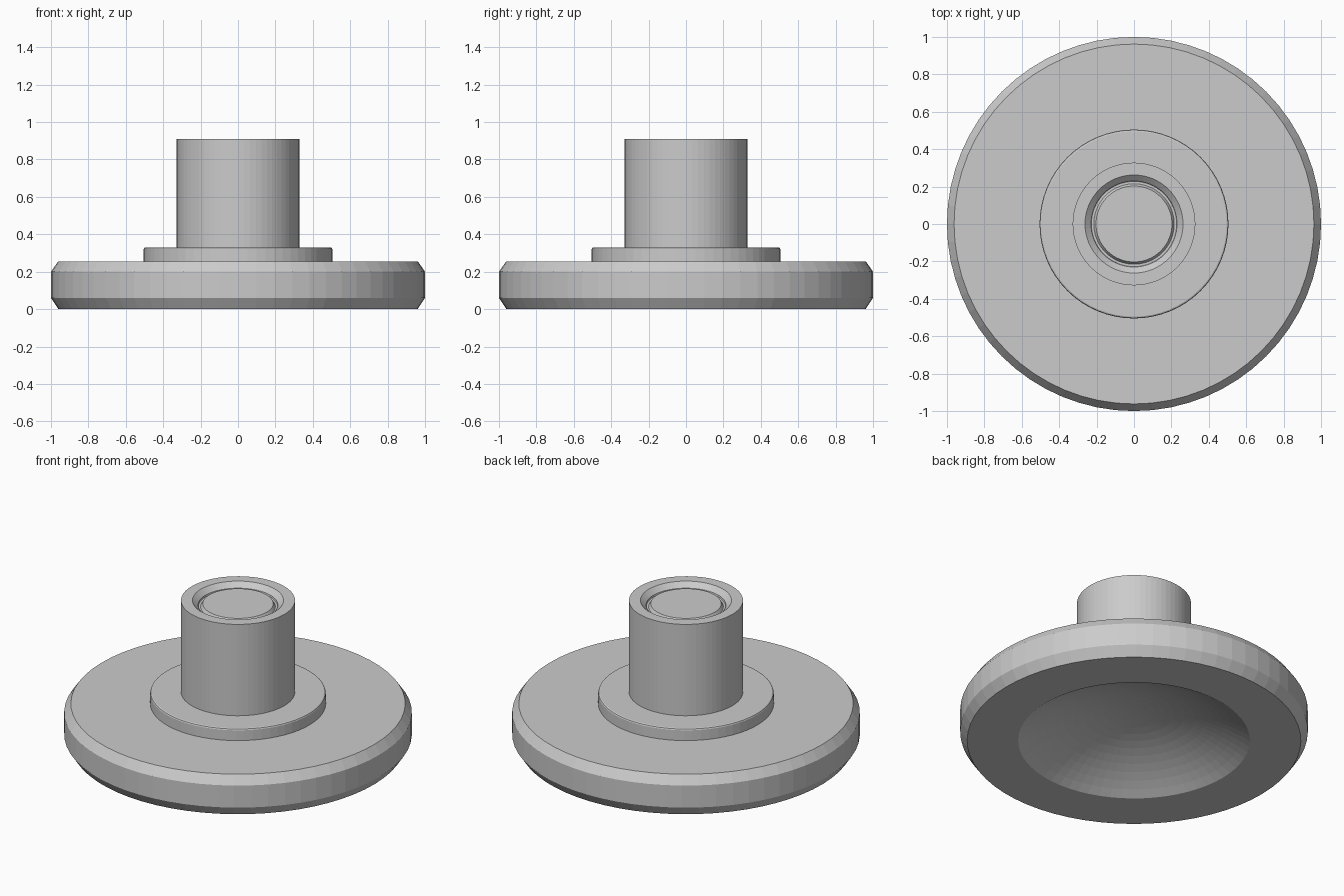
import bpy, bmesh, math

if "Cube" in bpy.data.objects:
    bpy.data.objects.remove(bpy.data.objects["Cube"])

SIDES = 64
grey = bpy.data.materials.new("plain grey")
grey.diffuse_color = (0.6, 0.6, 0.6, 1)
grey.use_nodes = True
grey.node_tree.nodes["Principled BSDF"].inputs["Base Color"].default_value = grey.diffuse_color


def lathe(name, profile):
    """Revolve (radius, z) points about z; radius 0 closes to a single point."""
    bm = bmesh.new()
    rings = []
    for r, z in profile:
        if r == 0:
            rings.append([bm.verts.new((0, 0, z))])
        else:
            rings.append([bm.verts.new((r * math.cos(2 * math.pi * i / SIDES),
                                        r * math.sin(2 * math.pi * i / SIDES), z))
                          for i in range(SIDES)])
    for a, b in zip(rings, rings[1:]):
        for i in range(SIDES):
            j = (i + 1) % SIDES
            if len(a) == 1:
                bm.faces.new((a[0], b[j], b[i]))
            elif len(b) == 1:
                bm.faces.new((a[i], a[j], b[0]))
            else:
                bm.faces.new((a[i], a[j], b[j], b[i]))
    bmesh.ops.recalc_face_normals(bm, faces=bm.faces)
    mesh = bpy.data.meshes.new(name)
    bm.to_mesh(mesh)
    bm.free()
    mesh.materials.append(grey)
    ob = bpy.data.objects.new(name, mesh)
    bpy.context.collection.objects.link(ob)
    return ob


# Bevelled base disc with a shallow spherical hollow underneath
CAP_R, CAP_H, STEPS = 0.667, 0.2, 12
R = (CAP_R ** 2 + CAP_H ** 2) / (2 * CAP_H)
amax = math.asin(CAP_R / R)
hollow = [(0, CAP_H)]
for k in range(1, STEPS + 1):
    a = amax * k / STEPS
    hollow.append((R * math.sin(a), max(0, CAP_H - R * (1 - math.cos(a)))))
lathe("base_disc", hollow + [(0.96, 0), (1, 0.06), (1, 0.2), (0.962, 0.255), (0, 0.255)])

# Low collar with a softened rim
lathe("collar", [(0, 0.245), (0.505, 0.245), (0.505, 0.32), (0.502, 0.327),
                 (0.495, 0.33), (0, 0.33)])

# Hub with a bevelled recess and a small raised plug in its top
lathe("hub", [(0, 0.32), (0.328, 0.32), (0.328, 0.91), (0.262, 0.91), (0.23, 0.88),
              (0.228, 0.87), (0.215, 0.87), (0.203, 0.89), (0, 0.89)])
